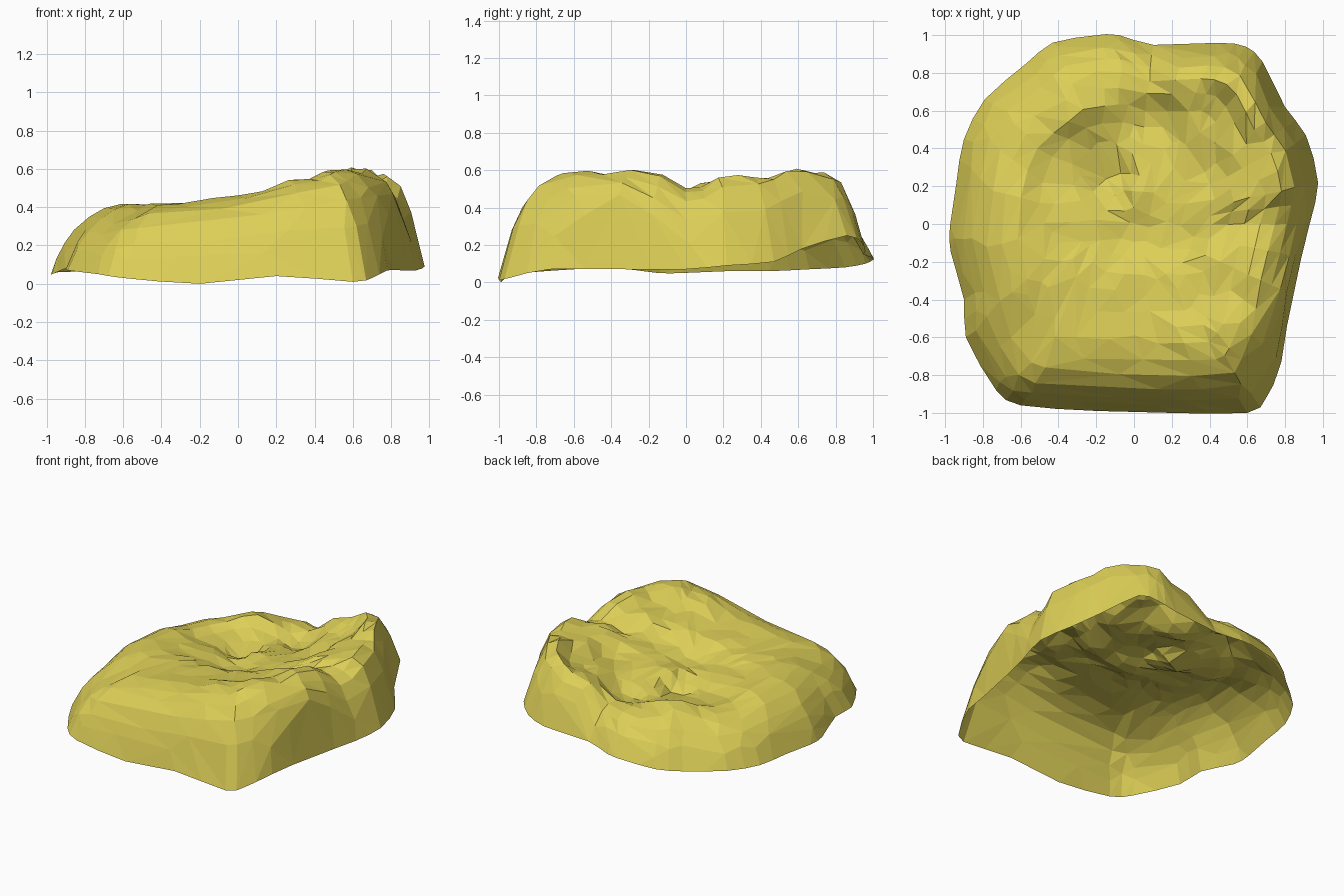
import bpy, bmesh, math, random
from mathutils import Vector

if "Cube" in bpy.data.objects:
    bpy.data.objects.remove(bpy.data.objects["Cube"])

random.seed(4)

# Open bottom edge of the shell, clockwise from the back left: x, y, z
RIM = [(-0.43, 0.96, .10), (-0.20, 1.0, .12), (-0.08, 1.0, .13), (0.10, 0.95, .15),
       (0.45, 0.96, .17), (0.59, 0.94, .21), (0.68, 0.86, .25), (0.80, 0.62, .18),
       (0.91, 0.47, .11), (0.975, 0.22, .09), (0.93, 0.0, .07), (0.84, -0.37, .07),
       (0.78, -0.73, .07), (0.70, -0.92, .03), (0.60, -1.0, .01), (0.20, -1.0, .04),
       (-0.20, -0.99, .0), (-0.60, -0.96, .03), (-0.73, -0.88, .05), (-0.89, -0.60, .07),
       (-0.90, -0.40, .08), (-0.97, -0.15, .05), (-0.975, -0.02, .05), (-0.94, 0.22, .06),
       (-0.90, 0.45, .06), (-0.79, 0.66, .07), (-0.57, 0.85, .08)]

# Raised border of the top: x, y, height
BORDER = [(-.6, -.6, .37), (-.3, -.65, .42), (0, -.65, .46), (.3, -.65, .54), (.58, -.6, .62),
          (.66, -.22, .63), (.8, -.35, .55), (.8, -.15, .53), (.78, .02, .47), (.8, .25, .58),
          (.7, .6, .66), (.55, .8, .62), (.28, .82, .54), (.1, .82, .37), (-.2, .8, .37),
          (-.3, .6, .42), (-.5, .65, .38), (-.65, .42, .37), (-.7, .1, .41), (-.65, -.2, .42)]
# Sunken middle with its small knob and creases
BASIN = [(-.3, -.3, .42), (0, -.35, .45), (.3, -.3, .49), (.5, -.2, .54), (.48, 0, .45),
         (.59, .12, .54), (.25, -.05, .40), (0, -.02, .35), (-.3, 0, .38), (-.4, .3, .33),
         (-.12, .26, .27), (.08, .52, .30), (.04, .16, .40), (.08, .38, .36), (.35, .3, .40),
         (.4, .55, .45), (-.2, .42, .32), (.6, .4, .54)]


def top_height(x, y):
    """Blend the nearest height marks."""
    total = weight = 0.0
    for px, py, pz in BORDER + BASIN:
        w = 1.0 / ((x - px) ** 2 + (y - py) ** 2 + 0.006) ** 2
        total += w * pz
        weight += w
    return total / weight


def lerp_table(table, t):
    for (a, va), (b, vb) in zip(table, table[1:]):
        if t <= b:
            return va + (vb - va) * (t - a) / (b - a)
    return table[-1][1]


def clamp(v):
    return min(1, max(0, v))


# Side wall profile: distance in from the rim -> share of the full height
SOFT = [(0, 0), (.04, .27), (.08, .48), (.14, .68), (.22, .86), (.34, 1), (1, 1)]
STEEP = [(0, 0), (.04, .34), (.08, .64), (.14, .93), (.2, 1), (.34, 1), (1, 1)]
UPRIGHT = [(0, 0), (.03, .82), (.075, .96), (.13, 1), (1, 1)]
INSETS = [0, .035, .075, .13, .2, .28, .37, .46, .55, .64, .73, .82, .91]

# Smooth the rim by adding a curved midpoint between each pair
rim = []
n = len(RIM)
for i in range(n):
    p = [Vector(RIM[(i + k) % n]) for k in (-1, 0, 1, 2)]
    rim.append(p[1])
    rim.append((p[1] + p[2]) * 0.55 - (p[0] + p[3]) * 0.05)

bm = bmesh.new()
rings = []
for level, inset in enumerate(INSETS):
    ring = []
    for r in rim:
        s = 1 - inset
        jitter = 0 if level == 0 else 0.004
        x = r.x * s + random.uniform(-jitter, jitter)
        y = r.y * s + random.uniform(-jitter, jitter)
        # Right and back right walls are steep, front and left are soft
        steep = clamp(r.x / 0.8) * clamp((r.y + 1.0) / 0.5)
        steep = max(steep, 0.5 * clamp((r.y - 0.75) / 0.2), 0.35 * clamp((-r.y - 0.75) / 0.2))
        share = (1 - steep) * lerp_table(SOFT, inset) + steep * lerp_table(STEEP, inset)
        # Upright bump on the right side
        if r.x > 0.5:
            bump = math.exp(-((r.y + 0.36) / 0.25) ** 2)
            share += bump * (lerp_table(UPRIGHT, inset) - share)
        base = max(r.z, 0)
        z = base + (top_height(x, y) - base) * share + random.uniform(-jitter, jitter)
        ring.append(bm.verts.new((x, y, z if level else base)))
    rings.append(ring)

# Skin between rings
count = len(rim)
for outer, inner in zip(rings, rings[1:]):
    for i in range(count):
        j = (i + 1) % count
        bm.faces.new((outer[i], inner[i], inner[j]))
        bm.faces.new((outer[i], inner[j], outer[j]))
centre = bm.verts.new((0, 0, top_height(0, 0)))
for i in range(count):
    bm.faces.new((rings[-1][i], centre, rings[-1][(i + 1) % count]))

# Merge the crowded middle
inner_verts = [v for v in bm.verts if math.hypot(v.co.x, v.co.y) < 0.5]
bmesh.ops.remove_doubles(bm, verts=inner_verts, dist=0.03)

mesh = bpy.data.meshes.new("lumpy_shell")
bm.to_mesh(mesh)
bm.free()
shell = bpy.data.objects.new("lumpy_shell", mesh)
bpy.context.collection.objects.link(shell)

# Irregular larger facets
facets = shell.modifiers.new("facets", 'DECIMATE')
facets.ratio = 0.55

yellow = bpy.data.materials.new("mustard yellow")
yellow.diffuse_color = (0.72, 0.62, 0.095, 1)
yellow.use_nodes = True
yellow.node_tree.nodes["Principled BSDF"].inputs["Base Color"].default_value = yellow.diffuse_color
mesh.materials.append(yellow)
